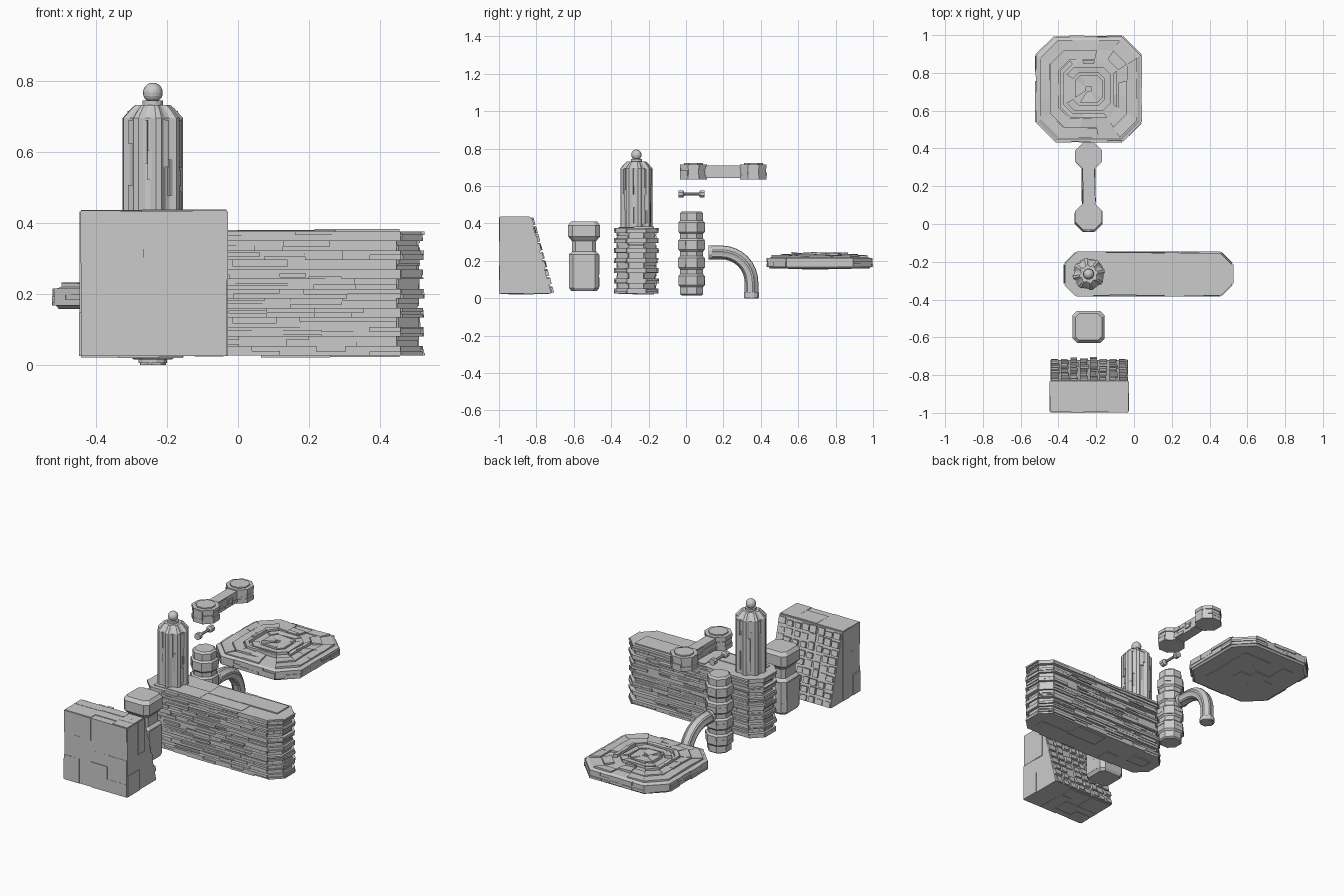
import bpy, bmesh, math, random
from mathutils import Vector as V

if "Cube" in bpy.data.objects:
    bpy.data.objects.remove(bpy.data.objects["Cube"])

random.seed(7)
rnd = random.uniform
CX = -0.24  # shared centre line of the parts


def loft(bm, rings):
    """Skin a list of equal-length point rings and cap both ends."""
    vs = [[bm.verts.new(p) for p in r] for r in rings]
    n = len(vs[0])
    for a, b in zip(vs, vs[1:]):
        for i in range(n):
            bm.faces.new((a[i], a[(i + 1) % n], b[(i + 1) % n], b[i]))
    bm.faces.new(vs[0][::-1])
    bm.faces.new(vs[-1])


def finish(bm, name):
    bmesh.ops.recalc_face_normals(bm, faces=bm.faces)
    me = bpy.data.meshes.new(name)
    bm.to_mesh(me)
    bm.free()
    ob = bpy.data.objects.new(name, me)
    bpy.context.collection.objects.link(ob)
    return ob


def chamfered(cx, cy, hx, hy, c):
    pts = [(hx, c - hy), (hx, hy - c), (hx - c, hy), (c - hx, hy),
           (-hx, hy - c), (-hx, c - hy), (c - hx, -hy), (hx - c, -hy)]
    return [(cx + x, cy + y) for x, y in pts]


def ngon(cx, cy, r, n, ridge=0.0):
    return [(cx + (r - ridge * (i // 2 % 2)) * math.cos(2 * math.pi * (i + .5) / n),
             cy + (r - ridge * (i // 2 % 2)) * math.sin(2 * math.pi * (i + .5) / n)) for i in range(n)]


def at(outline, z):
    return [V((x, y, z)) for x, y in outline]


def panels(bm, o, u, v, n, rect, cell, depth, keep=0.7):
    """Split a rectangle at random and raise most of the pieces."""
    a0, b0, a1, b1 = rect
    w, h = a1 - a0, b1 - b0
    if w > cell[0] or h > cell[1]:
        t = rnd(.3, .7)
        if w / cell[0] > h / cell[1]:
            m = a0 + w * t
            halves = ((a0, b0, m, b1), (m, b0, a1, b1))
        else:
            m = b0 + h * t
            halves = ((a0, b0, a1, m), (a0, m, a1, b1))
        for r in halves:
            panels(bm, o, u, v, n, r, cell, depth, keep)
    elif random.random() < keep:
        d = rnd(.25, 1) * depth
        quad = [o + u * a + v * b for a, b in ((a0, b0), (a1, b0), (a1, b1), (a0, b1))]
        loft(bm, [[p - n * .004 for p in quad], [p + n * d for p in quad]])


def walls(bm, outline, z0, z1, cell, depth, keep=0.7):
    """Panel every side of an upright prism."""
    for p, q in zip(outline, outline[1:] + outline[:1]):
        d = V((q[0] - p[0], q[1] - p[1], 0))
        u = d.normalized()
        panels(bm, V((*p, z0)), u, V((0, 0, 1)), V((u.y, -u.x, 0)),
               (0, 0, d.length, z1 - z0), cell, depth, keep)


X, Y, Z = V((1, 0, 0)), V((0, 1, 0)), V((0, 0, 1))

# Wedge block with a bricked sloping back
bm = bmesh.new()
side = [(-.993, .025), (-.72, .025), (-.83, .432), (-.993, .432)]
loft(bm, [[V((x, y, z)) for y, z in side] for x in (-.443, -.032)])
full = (0, 0, .411, .407)
panels(bm, V((-.443, -.993, .025)), X, Z, -Y, full, (.15, .15), .007)
panels(bm, V((-.443, -.993, .432)), X, Y, Z, (0, 0, .411, .155), (.2, .1), .007)
panels(bm, V((-.443, -.993, .025)), X, Y, -Z, (0, 0, .411, .26), (.15, .13), .006)
for x, s in ((-.443, -1), (-.032, 1)):
    panels(bm, V((x, -.993, .025)), Y, Z, X * s, (0, 0, .158, .407), (.12, .2), .006)
slope = V((0, -.11, .407))
up, out = slope.normalized(), V((0, .407, .11)).normalized()
rows, cols = 9, 8
for r in range(rows):
    for c in range(cols):
        w, h = .411 / cols, slope.length / rows
        a, b = c * w, r * h
        panels(bm, V((-.443, -.72, .025)), X, up, out,
               (a + .004, b + .003, a + w * rnd(.7, .98), b + h * rnd(.65, .95)), (.1, .1), .016, .95)
finish(bm, "wedge_block")

# Square pillar with a narrow neck and flared head
bm = bmesh.new()
prof = [(.04, .07), (.055, .08), (.235, .08), (.25, .064), (.305, .064),
        (.33, .085), (.39, .085), (.41, .07)]
loft(bm, [at(chamfered(CX, -.545, h, h, h * .28), z) for z, h in prof])
walls(bm, chamfered(CX, -.545, .08, .08, .022), .06, .23, (.12, .12), .003, .5)
finish(bm, "necked_pillar")

# Long layered body
bm = bmesh.new()
N = 13
dz = .35 / N
for i in range(N):
    o = .012 * (i % 2)
    z = .026 + i * dz
    base = chamfered(.077, -.265, .439 - o, .109 - o, .058)
    loft(bm, [at(base, z), at(base, z + dz)])
    walls(bm, base, z, z + dz, (.17, .016), .011, .75)
panels(bm, V((-.30, -.36, .376)), X, Y, Z, (0, 0, .755, .19), (.3, .12), .008)
panels(bm, V((-.30, -.36, .026)), X, Y, -Z, (0, 0, .755, .19), (.22, .1), .006)
finish(bm, "layered_body")

# Ribbed tower with chamfered cap and ball
bm = bmesh.new()
loft(bm, [at(ngon(CX, -.265, r, 32, g), z) for z, r, g in
          ((.37, .086, .011), (.695, .086, .011), (.722, .062, .01), (.732, .05, .008))])
walls(bm, ngon(CX, -.265, .077, 16), .40, .69, (.04, .14), .008, .5)
loft(bm, [at(ngon(CX, -.265, .03, 12), z) for z in (.725, .745)])
finish(bm, "ribbed_tower")
bm = bmesh.new()
bmesh.ops.create_uvsphere(bm, u_segments=16, v_segments=10, radius=.028)
bmesh.ops.translate(bm, verts=bm.verts, vec=(CX, -.265, .767))
finish(bm, "tower_ball")

# Segmented column
bm = bmesh.new()
prof = [(.015, .058), (.022, .067)]
for z in (.06, .155, .25, .345):
    prof += [(z, .067), (z + .01, .076), (z + .06, .076), (z + .07, .066)]
prof += [(.455, .066), (.465, .055)]
loft(bm, [at(ngon(CX, .03, r, 8), z) for z, r in prof])
for z in (.07, .165, .26, .355):
    walls(bm, ngon(CX, .03, .076, 8), z, z + .05, (.08, .04), .004, .4)
finish(bm, "segmented_column")

# Small connecting pin, lying along y
bm = bmesh.new()
loft(bm, [[V((x, y, z)) for x, z in ngon(CX, .557, r, 8)] for y, r in
          ((-.04, .02), (-.015, .02), (-.008, .008), (.068, .008), (.075, .02), (.1, .02))])
finish(bm, "small_pin")

# Two-ended link arm
bm = bmesh.new()
for y in (.04, .36):
    for z0, z1, r in ((.635, .66, .077), (.66, .695, .072), (.695, .715, .077)):
        o = ngon(CX, y, r, 8)
        loft(bm, [at(o, z0), at(o, z1)])
    walls(bm, ngon(CX, y, .073, 8), .64, .71, (.06, .03), .006, .5)
    o = ngon(CX, y, .055, 8)
    loft(bm, [at(o, .71), at(o, .722)])
bar = chamfered(CX, .2, .03, .12, .005)
loft(bm, [at(bar, .642), at(bar, .71)])
walls(bm, bar, .645, .705, (.1, .025), .007)
finish(bm, "link_arm")

# Bent pipe with end collars and raised strips
bm = bmesh.new()
path = [((.12, .245), 0), ((.19, .245), 0)]
for i in range(1, 9):
    a = math.pi / 2 * i / 8
    path.append(((.19 + .16 * math.sin(a), .085 + .16 * math.cos(a)), a))
path.append(((.35, 0), math.pi / 2))


def tube(pts, r, n=12, ridge=0.0):
    rings = []
    for (y, z), a in pts:
        rings.append([V((CX + p, y + q * math.sin(a), z + q * math.cos(a)))
                      for p, q in ngon(0, 0, r, n, ridge)])
    loft(bm, rings)


tube(path, .037, 24, .004)
tube([((.12, .245), 0), ((.14, .245), 0)], .039)
tube([((.35, .03), math.pi / 2), ((.35, .005), math.pi / 2)], .042)
finish(bm, "bent_pipe")

# Paneled plate with raised concentric rings
bm = bmesh.new()
PC = (CX, .715)


def oct_scaled(s):
    return chamfered(*PC, .279 * s, .279 * s, .1 * s)


loft(bm, [at(oct_scaled(s), z) for s, z in
          ((.95, .158), (.99, .17), (.99, .212), (.93, .22), (.5, .225))])
walls(bm, oct_scaled(.985), .168, .215, (.12, .022), .01, .8)
for s0, s1, z in ((.92, .74, .226), (.73, .56, .23), (.54, .47, .24), (.42, .3, .236), (.26, .05, .238)):
    a, b = oct_scaled(s0), oct_scaled(s1)
    for i in range(8):
        j = (i + 1) % 8
        parts = 3 if i % 2 == 0 and s0 > .45 else 1
        for k in range(parts):
            if random.random() < .15:
                continue
            q = [V((*o[i], 0)).lerp(V((*o[j], 0)), t) for o, t in
                 ((a, k / parts), (a, (k + 1) / parts), (b, (k + 1) / parts), (b, k / parts))]
            loft(bm, [[p + Z * .21 for p in q], [p + Z * (z + rnd(0, .007)) for p in q]])
panels(bm, V((CX - .17, .545, .158)), X, Y, -Z, (0, 0, .34, .34), (.14, .14), .005)
finish(bm, "paneled_plate")
